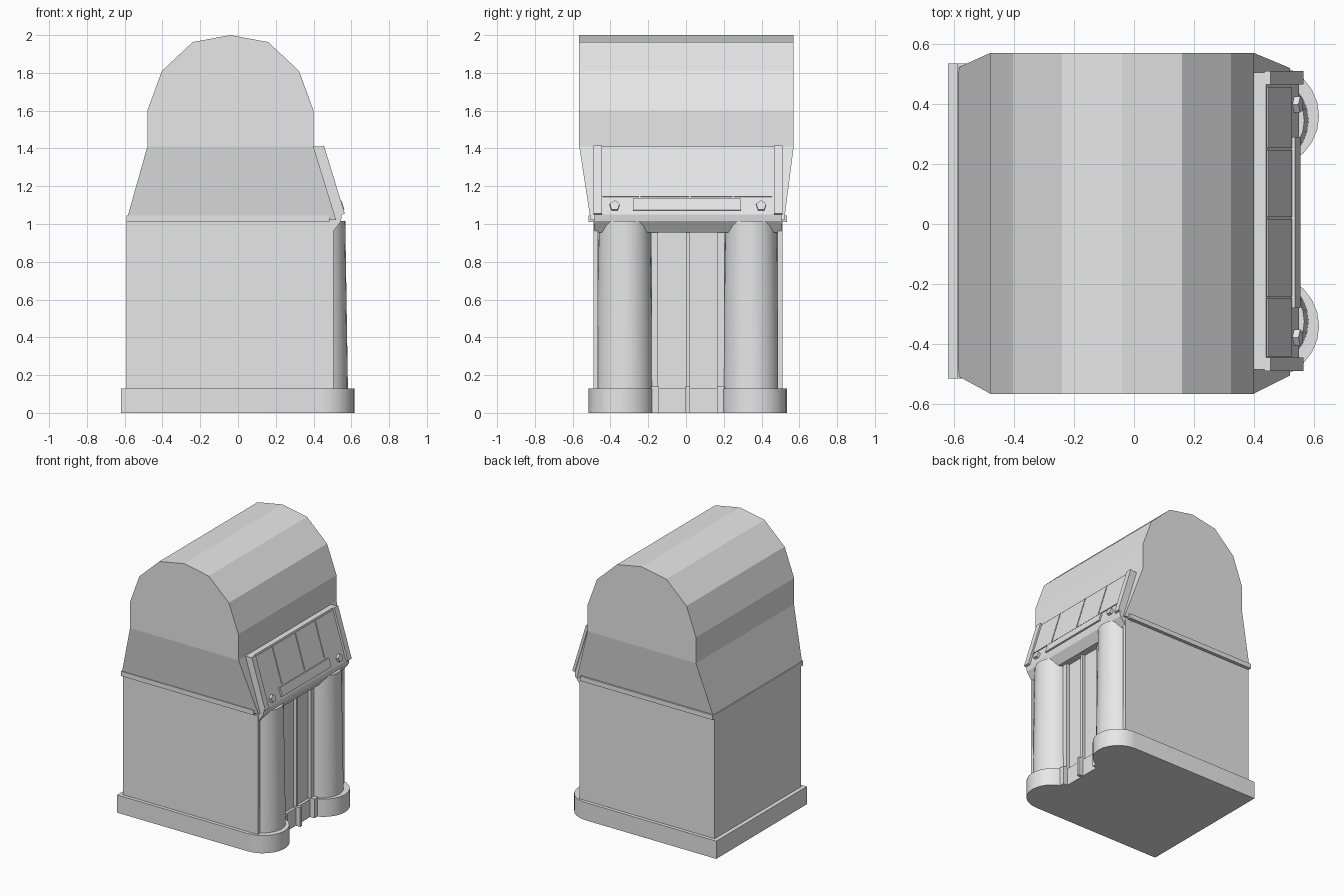
import bpy, bmesh, math
from mathutils import Vector, Matrix

cube = bpy.data.objects.get("Cube")
if cube:
    bpy.data.objects.remove(cube, do_unlink=True)

grey = bpy.data.materials.new("light grey")
grey.use_nodes = True
grey.diffuse_color = (0.8, 0.8, 0.8, 1)
grey.node_tree.nodes["Principled BSDF"].inputs["Base Color"].default_value = (0.8, 0.8, 0.8, 1)

YC = 0.01  # centre line of the cabinet


def finish(name, bm, smooth=False):
    bmesh.ops.recalc_face_normals(bm, faces=bm.faces)
    mesh = bpy.data.meshes.new(name)
    bm.to_mesh(mesh)
    bm.free()
    mesh.materials.append(grey)
    obj = bpy.data.objects.new(name, mesh)
    bpy.context.collection.objects.link(obj)
    if smooth:
        bpy.ops.object.select_all(action="DESELECT")
        obj.select_set(True)
        bpy.context.view_layer.objects.active = obj
        bpy.ops.object.shade_smooth_by_angle(angle=math.radians(35))
    return obj


def loft(name, lower, upper, smooth=False):
    """Solid between two matching outlines."""
    bm = bmesh.new()
    a = [bm.verts.new(p) for p in lower]
    b = [bm.verts.new(p) for p in upper]
    bm.faces.new(a)
    bm.faces.new(b)
    for i in range(len(a)):
        j = (i + 1) % len(a)
        bm.faces.new((a[i], a[j], b[j], b[i]))
    return finish(name, bm, smooth)


def prism(name, xz, y0, y1):
    return loft(name, [(x, y0, z) for x, z in xz], [(x, y1, z) for x, z in xz])


def rect(x0, x1, y0, y1, z):
    return [(x0, y0, z), (x1, y0, z), (x1, y1, z), (x0, y1, z)]


def box(name, x0, x1, y0, y1, z0, z1):
    return loft(name, rect(x0, x1, y0, y1, z0), rect(x0, x1, y0, y1, z1))


# Plinth with two rounded lobes
outline = [(-0.62, YC - 0.525)]
for side in (-1, 1):
    for i in range(13):
        a = math.radians(-90 + 15 * i)
        x = 0.44 + 0.177 * math.cos(a)
        y = YC + side * 0.35 + 0.175 * math.sin(a)
        outline.append((max(x, 0.47) if i == (12 if side < 0 else 0) else x, y))
outline.append((-0.62, YC + 0.525))
loft("plinth", [(x, y, 0) for x, y in outline], [(x, y, 0.13) for x, y in outline], True)

# Lower cabinet and its side lips
box("cabinet", -0.59, 0.45, -0.49, 0.51, 0.12, 1.04)
for side, label in ((-1, "right"), (1, "left")):
    y = YC + side * 0.5
    box(label + "_side_lip", 0.40, 0.505, *sorted((y, y - side * 0.025)), 0.12, 1.0)
    box(label + "_trim_rail", -0.59, 0.485, *sorted((y, y + side * 0.025)), 1.01, 1.045)

    # Tapered round pillars
    bm = bmesh.new()
    bmesh.ops.create_cone(bm, cap_ends=True, segments=24, radius1=0.152, radius2=0.138,
                          depth=0.89, matrix=Matrix.Translation((0.43, YC + side * 0.335, 0.57)))
    finish(label + "_pillar", bm, True)

# Grille strips and their feet
for i, width in ((-1, 0.018), (0, 0.009), (1, 0.018)):
    y = YC + i * 0.175
    box("grille_strip", 0.44, 0.475, y - width, y + width, 0.12, 0.98)
    box("grille_foot", 0.44, 0.505, y - width - 0.003, y + width + 0.003, 0, 0.14)

# Flared neck and arched hood
loft("neck", rect(-0.59, 0.52, -0.505, 0.52, 1.02), rect(-0.48, 0.40, -0.565, 0.57, 1.41))
half = [(0.44, 1.41), (0.44, 1.60), (0.363, 1.81), (0.20, 1.963)]
arch = half + [(0, 2.0)] + [(-x, z) for x, z in reversed(half)]
prism("hood", [(x - 0.04, z) for x, z in arch], -0.567, 0.57)

# Sloping control panel with its underside
prism("control_panel", [(0.39, 1.41), (0.44, 1.41), (0.55, 1.05), (0.545, 1.015),
                        (0.50, 0.955), (0.42, 0.955)], -0.485, 0.505)

top, bottom = Vector((0.44, 1.41)), Vector((0.55, 1.05))
out = Vector((0.36, 0.11)).normalized()


def on_slope(name, t0, t1, y0, y1, height):
    """Plate lying on the panel between two fractions of its slope."""
    a, b = top.lerp(bottom, t0), top.lerp(bottom, t1)
    sink = out * 0.005
    pts = [a - sink, b - sink, b + out * height, a + out * height]
    return prism(name, [tuple(p) for p in pts], y0, y1)


for side in (-1, 1):
    y = YC + side * 0.5
    on_slope("panel_rail", 0, 1, *sorted((y, y - side * 0.045)), 0.016)

# Selection cards
edges = [-0.445, -0.245, 0.02, 0.25, 0.46]
for y0, y1 in zip(edges, edges[1:]):
    on_slope("selection_card", 0.03, 0.74, y0 + 0.004, y1 - 0.004, 0.006)
on_slope("button_ledge", 0.77, 0.94, -0.28, 0.29, 0.012)

# Faceted knobs
for side in (-1, 1):
    p = top.lerp(bottom, 0.88) + out * 0.008
    turn = Vector((out.x, 0, out.y)).to_track_quat("Z", "Y").to_matrix().to_4x4()
    bm = bmesh.new()
    bmesh.ops.create_cone(bm, cap_ends=True, segments=5, radius1=0.028, radius2=0.028, depth=0.025,
                          matrix=Matrix.Translation((p.x, YC + side * 0.388, p.y)) @ turn)
    finish("knob", bm)
